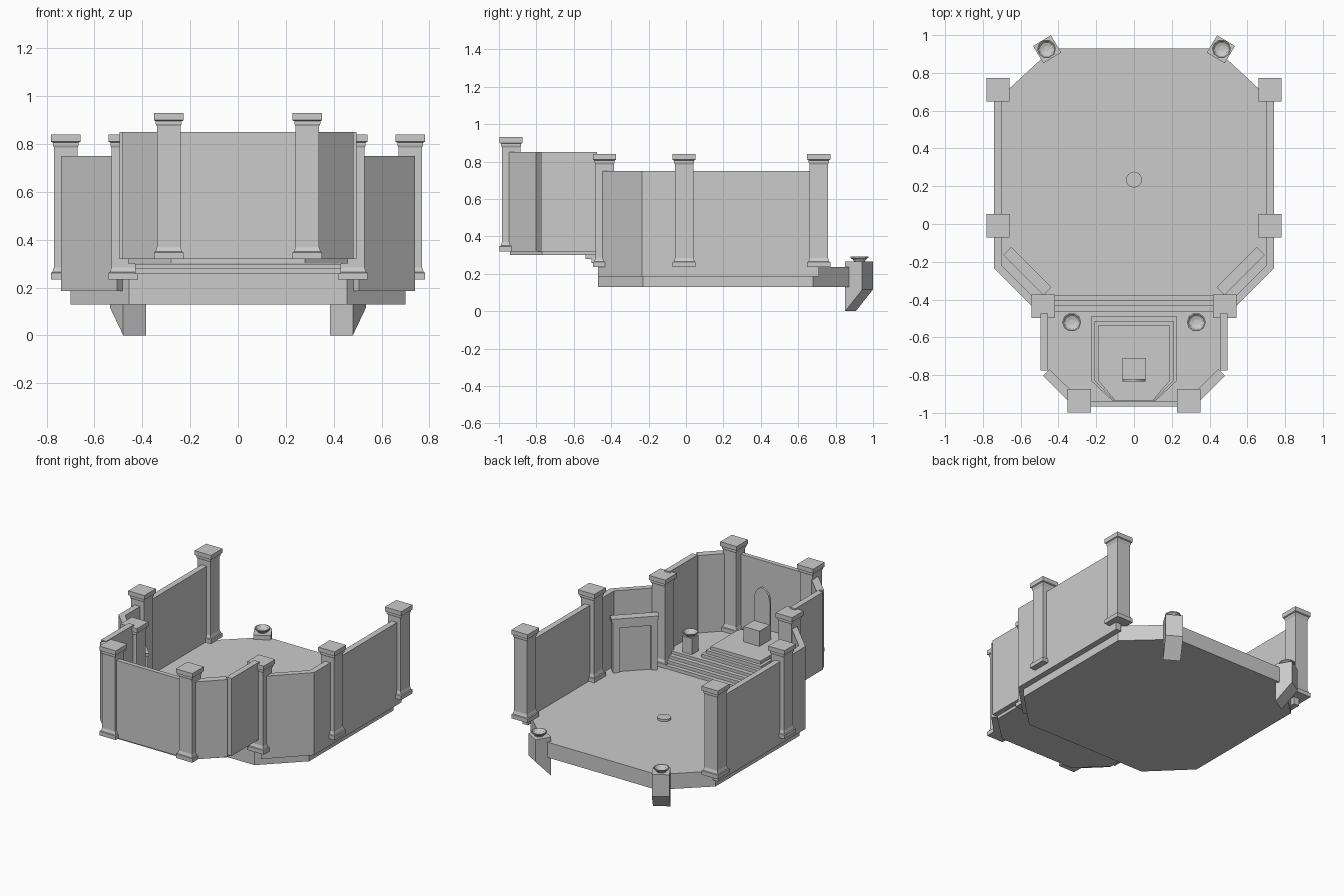
import bpy, bmesh, math
from mathutils import Matrix, Vector

if "Cube" in bpy.data.objects:
    bpy.data.objects.remove(bpy.data.objects["Cube"], do_unlink=True)

stone = bpy.data.materials.new("grey_stone")
stone.use_nodes = True
GREY = (0.6, 0.6, 0.6, 1)
stone.diffuse_color = GREY
stone.node_tree.nodes["Principled BSDF"].inputs["Base Color"].default_value = GREY


def finish(name, bm, matrix=None):
    bmesh.ops.recalc_face_normals(bm, faces=bm.faces)
    mesh = bpy.data.meshes.new(name)
    bm.to_mesh(mesh)
    bm.free()
    mesh.materials.append(stone)
    obj = bpy.data.objects.new(name, mesh)
    bpy.context.collection.objects.link(obj)
    if matrix:
        obj.matrix_world = matrix
    return obj


def extrude(name, points, vector, matrix=None):
    """Extrude a flat outline along a vector."""
    bm = bmesh.new()
    face = bm.faces.new([bm.verts.new(p) for p in points])
    new = bmesh.ops.extrude_face_region(bm, geom=[face])["geom"]
    bmesh.ops.translate(bm, vec=vector, verts=[v for v in new if isinstance(v, bmesh.types.BMVert)])
    return finish(name, bm, matrix)


def prism(name, outline, z0, z1, matrix=None):
    return extrude(name, [(x, y, z0) for x, y in outline], (0, 0, z1 - z0), matrix)


def box(name, x, y, z0, z1, matrix=None):
    """Box from x and y ranges."""
    return prism(name, [(x[0], y[0]), (x[1], y[0]), (x[1], y[1]), (x[0], y[1])], z0, z1, matrix)


def both(half):
    """Complete a right-hand outline with its mirror image."""
    return half + [(-x, y) for x, y in reversed(half)]


def flip(points, s):
    return [(s * x, y) for x, y in points]


def lathe(name, profile, sides, location, turn=0.0):
    """Stack rings of (radius, height); cap both ends."""
    bm = bmesh.new()
    rings = []
    for r, z in profile:
        rings.append([bm.verts.new((r * math.cos(turn + math.tau * i / sides),
                                    r * math.sin(turn + math.tau * i / sides), z))
                      for i in range(sides)])
    for a, b in zip(rings, rings[1:]):
        for i in range(sides):
            j = (i + 1) % sides
            bm.faces.new((a[i], a[j], b[j], b[i]))
    bm.faces.new(rings[0])
    bm.faces.new(rings[-1])
    return finish(name, bm, Matrix.Translation(location))


def column(name, x, y, z, height):
    """Square column with plinth and capital."""
    h = height
    profile = [(.062, 0), (.062, .027), (.056, .03), (.049, .05), (.049, h - .055),
               (.054, h - .045), (.054, h - .034), (.062, h - .03), (.062, h)]
    lathe(name, [(r * math.sqrt(2), k) for r, k in profile], 4, (x, y, z), math.pi / 4)


def bowl(name, x, y, z):
    lathe(name, [(.03, 0), (.036, .01), (.05, .02), (.05, .027), (.044, .027),
                 (.034, .016), (.015, .01)], 10, (x, y, z))


# Lower hall floor and centre disc
prism("hall_floor", both([(.455, -.47), (.70, -.23), (.70, .68), (.43, .93)]), .13, .235)
lathe("floor_disc", [(.042, 0), (.042, .015)], 16, (0, .235, .235))

# Steps, each a thin slab set further forward
for i in range(3):
    z = .235 + .0215 * i
    box(f"step_{i + 1}", (-.43, .43), (-.47 - .034 * i, -.376 - .028 * i), z, z + .0215)

# Upper platform and stepped dais
prism("upper_platform", both([(.28, -.94), (.46, -.77), (.46, -.46)]), .30, .32)
for i in range(3):
    d = .019 * i
    prism(f"dais_{i + 1}", both([(.115 - .4 * d, -.935), (.227 - d, -.83), (.227 - d, -.49 - 1.2 * d)]),
          .32 + .022 * i, .342 + .022 * i)

# Throne
box("throne_seat", (-.06, .06), (-.82, -.71), .386, .49)
back = both([(.06, .386), (.06, .65), (.05, .69), (.03, .715), (.008, .73)])
extrude("throne_back", [(x, -.835, z) for x, z in back], (0, .015, 0))

# Wall across the front
box("front_wall", (-.30, .30), (-.967, -.937), .32, .85)

for s, side in ((1, "left"), (-1, "right")):
    # Hall wall with its angled end
    prism(f"{side}_hall_wall", flip([(.74, .71), (.74, -.235), (.505, -.47), (.48, -.44),
                                     (.70, -.22), (.70, .71)], s), .185, .75)
    # Upper walls
    box(f"{side}_upper_wall", (s * .455, s * .495), (-.775, -.475), .32, .85)
    prism(f"{side}_angled_wall", flip([(.482, -.803), (.447, -.768), (.285, -.93), (.32, -.965)], s),
          .32, .85)

    # Columns
    for label, x, y in (("back", .72, .71), ("middle", .72, -.01), ("stair", .48, -.435)):
        column(f"{side}_{label}_column", s * x, y, .235, .605)
    column(f"{side}_front_column", s * .29, -.935, .32, .61)

    # Doorway standing across the angled wall; local y points into the hall
    m = Matrix.Translation((s * .565, -.25, 0)) @ Matrix.Rotation(s * math.pi / 4, 4, 'Z')
    box(f"{side}_door_panel", (-.105, .105), (-.02, .01), .235, .55, m)
    for e in (-1, 1):
        box(f"{side}_door_jamb", (e * .10, e * .14), (-.025, .025), .235, .58, m)
    box(f"{side}_door_header", (-.10, .10), (-.025, .025), .54, .58, m)
    box(f"{side}_door_lintel", (-.15, .15), (-.03, .03), .58, .605, m)

    # Fire bowl on a pedestal
    box(f"{side}_pedestal", (s * .33 - .035, s * .33 + .035), (-.555, -.485), .32, .43)
    bowl(f"{side}_pedestal_bowl", s * .33, -.52, .43)

    # Wedge-shaped corner bracket with a bowl on top
    m = Matrix.Translation((s * .46, .925, 0)) @ Matrix.Rotation(-s * math.radians(31), 4, 'Z')
    wedge = [(-.053, 0), (.053, .115), (.053, .265), (-.053, .265)]
    extrude(f"{side}_corner_bracket", [(-.055, y, z) for y, z in wedge], (.11, 0, 0), m)
    bowl(f"{side}_corner_bowl", s * .463, .927, .265)
